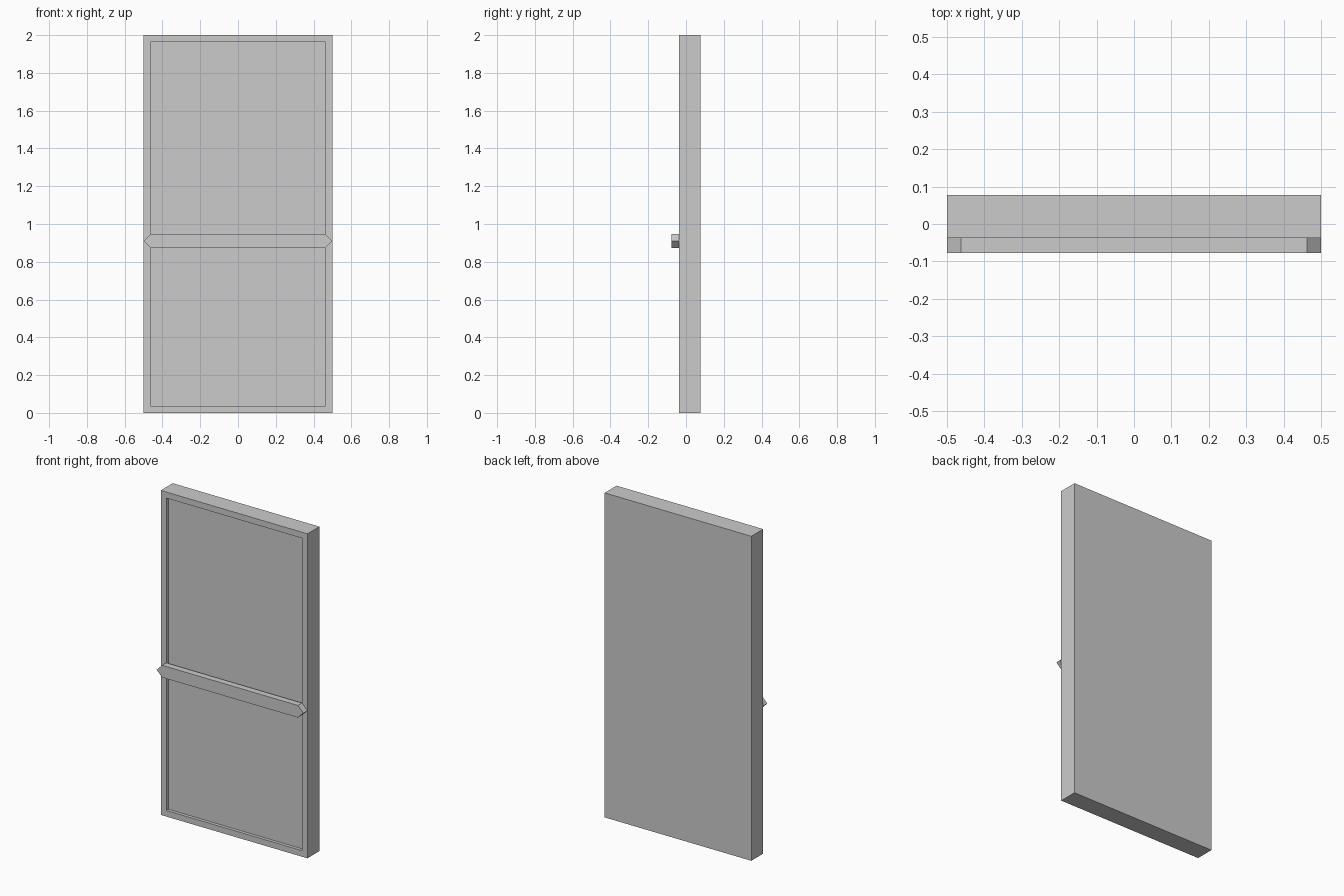
import bpy, bmesh
from mathutils import Vector

if "Cube" in bpy.data.objects:
    bpy.data.objects.remove(bpy.data.objects["Cube"])

FRONT, BACK = -0.038, 0.078


def prism(bm, profile, y0, y1):
    """Extrude an x-z outline from y0 (front) to y1 (back)."""
    face = bm.faces.new([bm.verts.new((x, y0, z)) for x, z in profile])
    ext = bmesh.ops.extrude_face_region(bm, geom=[face], use_keep_orig=True)
    verts = [g for g in ext["geom"] if isinstance(g, bmesh.types.BMVert)]
    bmesh.ops.translate(bm, verts=verts, vec=(0, y1 - y0, 0))
    bmesh.ops.recalc_face_normals(bm, faces=bm.faces)


def finish(bm, name):
    mesh = bpy.data.meshes.new(name)
    bm.to_mesh(mesh)
    bm.free()
    obj = bpy.data.objects.new(name, mesh)
    bpy.context.collection.objects.link(obj)
    return obj


# Door slab with a shallow recess framed on its front face
bm = bmesh.new()
prism(bm, [(-0.5, 0), (0.5, 0), (0.5, 2), (-0.5, 2)], FRONT, BACK)
front = min(bm.faces, key=lambda f: f.calc_center_median().y)
bmesh.ops.inset_region(bm, faces=[front], thickness=0.0375, use_even_offset=True)
bmesh.ops.inset_region(bm, faces=[front], thickness=0)
bmesh.ops.translate(bm, verts=front.verts[:], vec=Vector((0, 0.02, 0)))
finish(bm, "door_panel")

# Crossbar with pointed ends, resting on the frame
half, tip, mid, h = 0.4625, 0.5, 0.91, 0.0375
bm = bmesh.new()
prism(bm, [(-tip, mid), (-half, mid - h), (half, mid - h),
           (tip, mid), (half, mid + h), (-half, mid + h)], -0.078, FRONT)
finish(bm, "crossbar")
